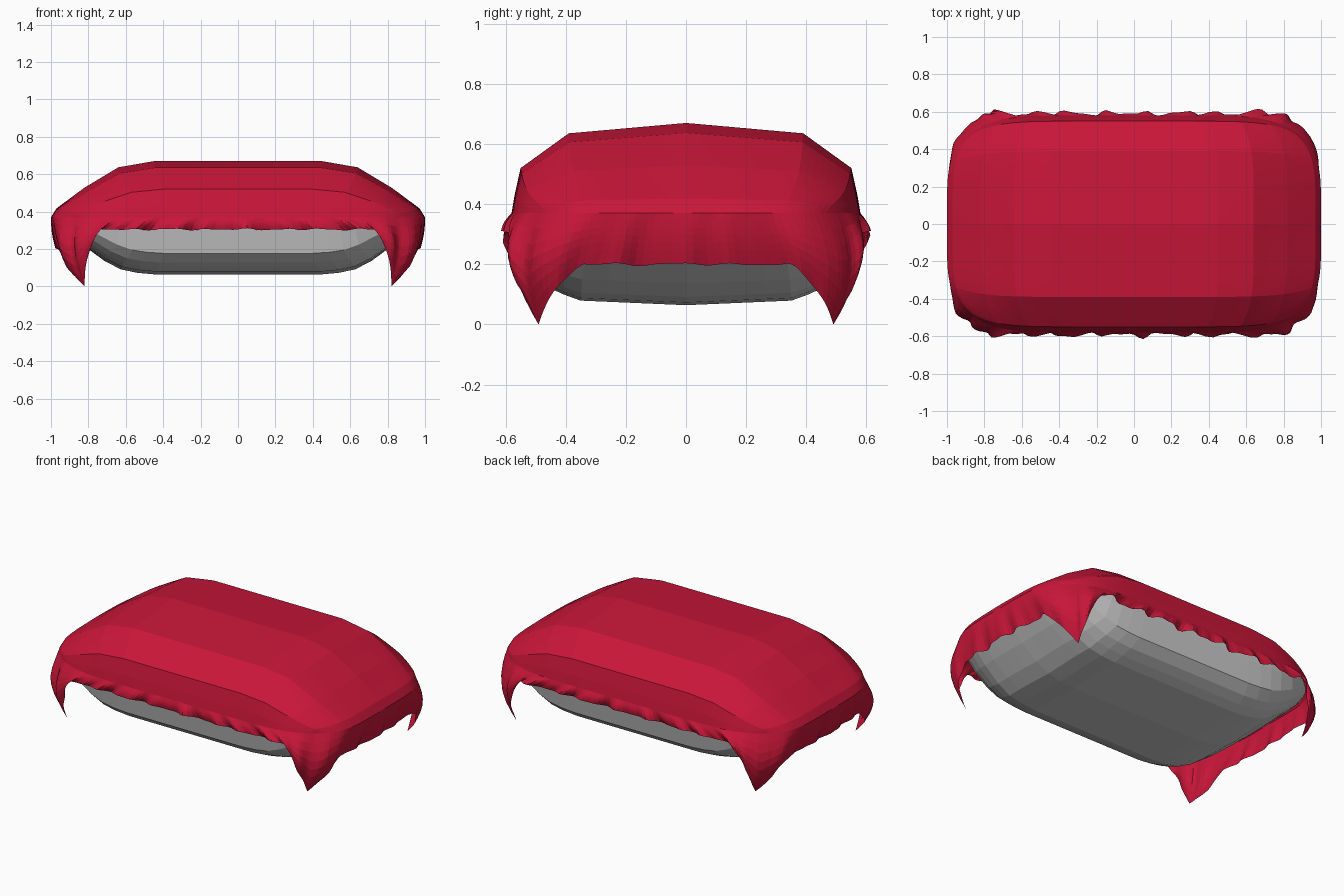
import bpy, bmesh, math
from mathutils import Vector

if "Cube" in bpy.data.objects:
    bpy.data.objects.remove(bpy.data.objects["Cube"])

ZC = 0.37                      # seam height of the cushion
HALF = 0.30                    # half height under the cloth
# profile knots: (half-size, relative height)
XK = [(0, 1), (.45, 1), (.64, .89), (.82, .53), (.97, .16), (1.0, 0)]
YK = [(0, 1), (.39, .885), (.55, .5), (.57, .2), (.58, 0)]
# rounder profile for the exposed underside
XB = [(0, 1), (.45, 1), (.55, .97), (.64, .91), (.73, .76), (.84, .5), (.96, .15), (1.0, 0)]
YB = [(0, 1), (.36, .95), (.42, .88), (.48, .79), (.54, .63), (.57, .2), (.58, 0)]
XM, YM = XK[-1][0], YK[-1][0]


def sample(knots, step):
    """Subdivide a half profile and mirror it about zero."""
    pts = []
    for (a, ha), (b, hb) in zip(knots, knots[1:]):
        n = max(1, math.ceil((b - a) / step))
        pts += [(a + (b - a) * i / n, ha + (hb - ha) * i / n) for i in range(n)]
    pts.append(knots[-1])
    return [(-p, h) for p, h in reversed(pts[1:])] + pts


def dome_point(X, Y, h):
    p, q = abs(X) / XM, abs(Y) / YM
    return Vector((X * (1 - .14 * q ** 5), Y * (1 - .155 * p ** 7), HALF * h))


def dome(bm, xk, yk, step, up=1):
    """Pillow half on a grid; returns vertices and grid coordinates."""
    xs, ys = sample(xk, step), sample(yk, step)
    g = []
    for x, hx in xs:
        g.append([bm.verts.new(dome_point(x, y, up * hx * hy)) for y, hy in ys])
    for i in range(len(xs) - 1):
        for j in range(len(ys) - 1):
            bm.faces.new((g[i][j], g[i + 1][j], g[i + 1][j + 1], g[i][j + 1]))
    return g, [x for x, _ in xs], [y for y, _ in ys]


def finish(bm, name):
    bmesh.ops.recalc_face_normals(bm, faces=bm.faces)
    me = bpy.data.meshes.new(name)
    bm.to_mesh(me)
    bm.free()
    ob = bpy.data.objects.new(name, me)
    bpy.context.collection.objects.link(ob)
    ob.location.z = ZC
    return ob


# Cushion: upper half and rounder lower half, meeting at the seam
bm = bmesh.new()
dome(bm, XK, YK, .11)
dome(bm, XB, YB, .11, -1.02)
bmesh.ops.remove_doubles(bm, verts=bm.verts, dist=.0005)
bmesh.ops.scale(bm, vec=(.98, .975, 1), verts=bm.verts)
for v in bm.verts:             # keep the top just under the cloth
    if v.co.z > 0:
        v.co.z *= .98
finish(bm, "cushion")

# Cloth: dome with a hanging skirt round its rim
FX, SY = .74, .35              # where the corner flaps begin
TIP = Vector((.82, .49, -ZC))


def ripple(s):
    return .55 * math.sin(s * 31) + .35 * math.sin(s * 53 + 1.3) + .25 * math.sin(s * 17 + 2)


def hem(X, Y):
    """Hem point and corner amount for a rim position."""
    sx, sy = math.copysign(1, X), math.copysign(1, Y)
    ax, ay = abs(X), abs(Y)
    if ay > YM - 1e-5:         # front and back edges
        c = max(0, (ax - FX) / (XM - FX))
        w = ripple(X + .4 * sy)
        p = Vector((min(ax, FX), .588 + .025 * w, .305 - ZC + .006 * w))
    else:                      # side edges
        c = max(0, (ay - SY) / (YM - SY))
        y = min(ay, SY)
        w = ripple(Y + .7 * sx)
        p = Vector((.965 + .018 * w - .02 * (y / SY) ** 2, y, .2 - ZC + .006 * w))
    p = p.lerp(TIP, c)
    flare = .025 * math.sin(math.pi * min(c, 1))
    return Vector(((p.x + flare) * sx, (p.y + flare) * sy, p.z)), c


bm = bmesh.new()
g, xs, ys = dome(bm, XK, YK, .025)
nx, ny = len(xs) - 1, len(ys) - 1
rim = [(i, 0) for i in range(nx)] + [(nx, j) for j in range(ny)] \
    + [(i, ny) for i in range(nx, 0, -1)] + [(0, j) for j in range(ny, 0, -1)]
ROWS = 7
strips = []
for k, (i, j) in enumerate(rim):
    X, Y = xs[i], ys[j]
    top = g[i][j]
    end, c = hem(X, Y)
    out = Vector((math.copysign(.7, X), math.copysign(.7, Y), 0))
    side = Vector((0, out.y, 0)) if abs(Y) > YM - 1e-5 else Vector((out.x, 0, 0))
    col = [top]
    for r in range(1, ROWS + 1):
        t = r / ROWS
        p = top.co.lerp(end, t)
        fold = 1 + .2 * math.sin(k * .8)
        p += (out * .045 * min(1, c * 1.5) * fold + side * .01) * math.sin(math.pi * t)
        col.append(bm.verts.new(p))
    strips.append(col)
for a, b in zip(strips, strips[1:] + strips[:1]):
    for r in range(ROWS):
        bm.faces.new((a[r], a[r + 1], b[r + 1], b[r]))
cloth = finish(bm, "draped_cloth")

red = bpy.data.materials.new("red_cloth")
red.diffuse_color = (.58, .008, .04, 1)
red.use_nodes = True
red.node_tree.nodes["Principled BSDF"].inputs["Base Color"].default_value = red.diffuse_color
cloth.data.materials.append(red)
